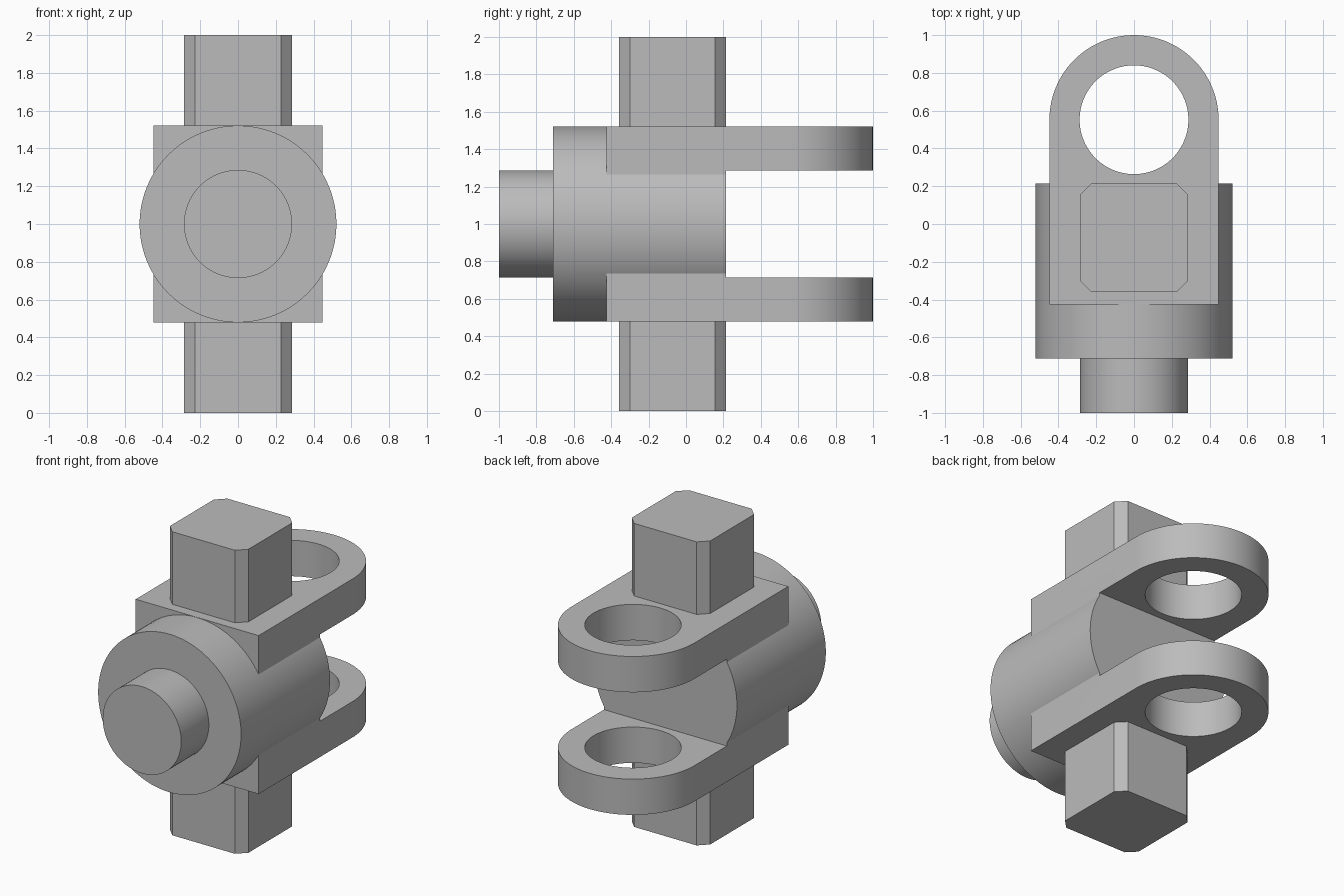
import bpy, bmesh
from math import pi, cos, sin
from mathutils import Matrix

cube = bpy.data.objects.get("Cube")
if cube:
    bpy.data.objects.remove(cube, do_unlink=True)

grey = bpy.data.materials.new("plain grey")
grey.use_nodes = True
colour = (0.5, 0.5, 0.5, 1)
grey.diffuse_color = colour
grey.node_tree.nodes["Principled BSDF"].inputs["Base Color"].default_value = colour

MID = 1.0       # height of the body axis
PIN = 0.286     # half width of stub, posts and slot
BODY = 0.522    # body radius and half height of the fork
WIDE = 0.448    # half width of the fork
BACK = 0.214    # back of the body
EYE = 0.552     # centre of the arm eyes


def prism(name, outline, z0, z1):
    """Extrude a flat outline between two heights."""
    bm = bmesh.new()
    face = bm.faces.new([bm.verts.new((x, y, z0)) for x, y in outline])
    top = bmesh.ops.extrude_face_region(bm, geom=[face])["geom"]
    bmesh.ops.translate(bm, vec=(0, 0, z1 - z0),
                        verts=[v for v in top if isinstance(v, bmesh.types.BMVert)])
    bmesh.ops.recalc_face_normals(bm, faces=bm.faces)
    mesh = bpy.data.meshes.new(name)
    bm.to_mesh(mesh)
    bm.free()
    mesh.materials.append(grey)
    obj = bpy.data.objects.new(name, mesh)
    bpy.context.collection.objects.link(obj)
    return obj


def arc(radius, y, start, end, count):
    return [(radius * cos(start + (end - start) * i / count),
             y + radius * sin(start + (end - start) * i / count))
            for i in range(count + 1)]


def rod(name, radius, y0, y1):
    """Round bar along y at the body height."""
    obj = prism(name, arc(radius, 0, 0, 2 * pi, 96)[:-1], -y1, -y0)
    obj.data.transform(Matrix.Translation((0, 0, MID)) @ Matrix.Rotation(pi / 2, 4, "X"))
    return obj


def combine(target, tool, operation):
    mod = target.modifiers.new(operation.lower(), "BOOLEAN")
    mod.operation, mod.solver, mod.object = operation, "EXACT", tool
    bpy.context.view_layer.objects.active = target
    bpy.ops.object.modifier_apply(modifier=mod.name)
    bpy.data.objects.remove(tool, do_unlink=True)


# Fork: rounded block, slotted behind the body and bored through both arms
outline = [(-WIDE, -0.425), (WIDE, -0.425)] + arc(WIDE, EYE, 0, pi, 48)
fork = prism("fork_body", outline, MID - BODY, MID + BODY)
slot = prism("slot_cutter", [(-1, BACK), (1, BACK), (1, 2), (-1, 2)], MID - PIN, MID + PIN)
combine(fork, slot, "DIFFERENCE")
bore = prism("bore_cutter", arc(0.288, EYE, 0, 2 * pi, 96)[:-1], -1, 3)
combine(fork, bore, "DIFFERENCE")

# Round body through the fork
combine(fork, rod("round_body", BODY - 0.001, -0.712, BACK), "UNION")

# Front stub
stub = rod("front_stub", PIN, -1, -0.712)

# Square posts with chamfered corners, above and below
inner = PIN - 0.058
corners = [(inner, -PIN), (PIN, -inner), (PIN, inner), (inner, PIN)]
section = corners + [(-x, y) for x, y in reversed(corners)]
section = [(x, y + BACK - PIN) for x, y in section]
posts = [prism("lower_post", section, 0, MID - BODY),
         prism("upper_post", section, MID + BODY, 2)]

# Smooth the round walls, keep edges sharp
bpy.ops.object.select_all(action="DESELECT")
for obj in [fork, stub]:
    obj.select_set(True)
bpy.context.view_layer.objects.active = fork
bpy.ops.object.shade_smooth_by_angle(angle=pi / 6)
